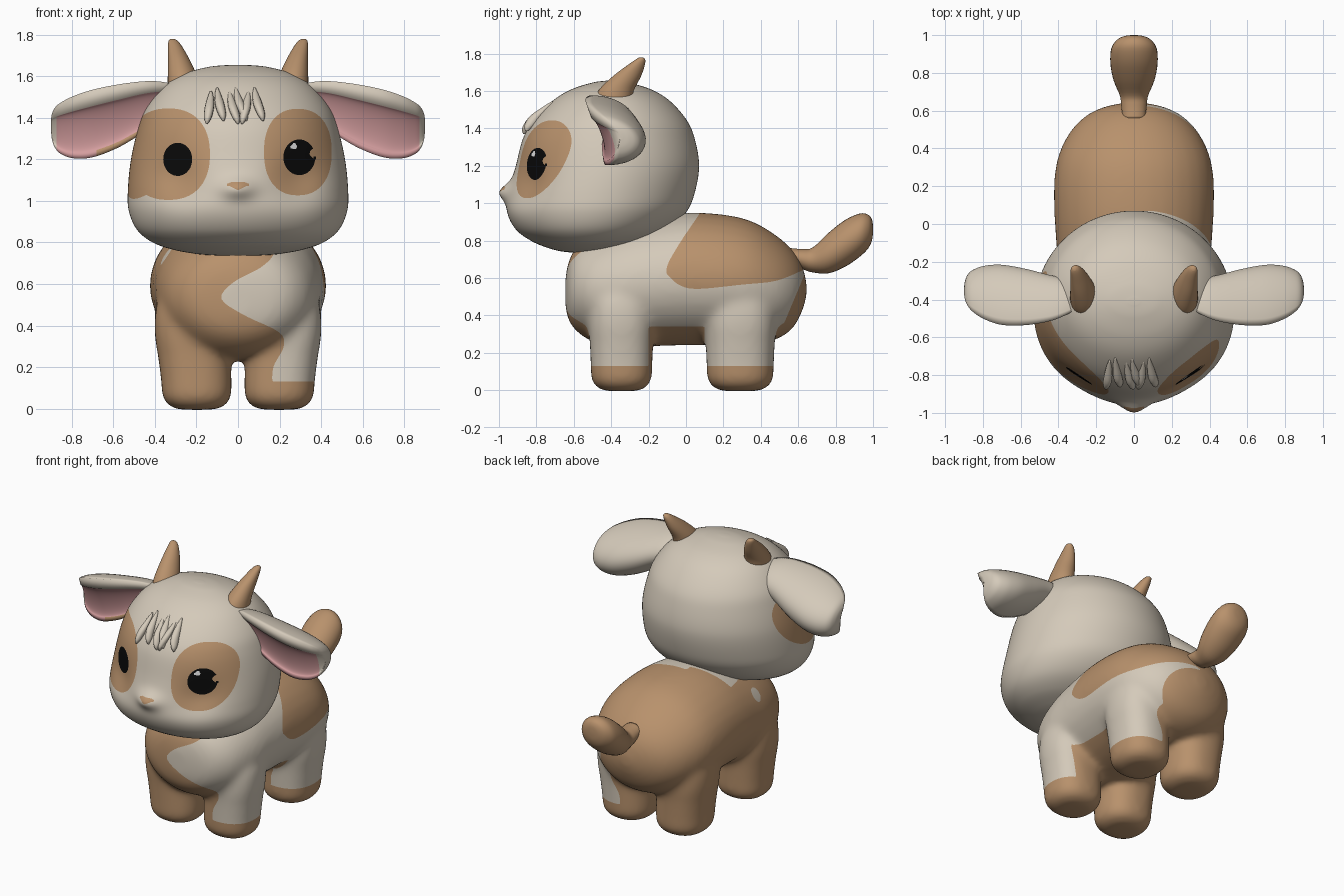
import bpy, bmesh
from math import sin, cos, pi, exp, hypot, copysign

cube = bpy.data.objects.get("Cube")
if cube:
    bpy.data.objects.remove(cube, do_unlink=True)


def material(name, r, g, b):
    m = bpy.data.materials.new(name)
    m.use_nodes = True
    m.diffuse_color = (r, g, b, 1)
    m.node_tree.nodes["Principled BSDF"].inputs["Base Color"].default_value = (r, g, b, 1)
    return m


MATS = [material("cream", .66, .59, .49), material("tan", .48, .285, .15),
        material("pink", .66, .34, .345), material("black", .003, .003, .003),
        material("white", .9, .9, .9)]
CREAM, TAN, PINK, BLACK, WHITE = range(5)


def smooth_rows(rows, steps):
    """Catmull-Rom interpolation through the rows of numbers."""
    out = []
    for i in range(len(rows) - 1):
        p = [rows[max(0, min(len(rows) - 1, i + k))] for k in (-1, 0, 1, 2)]
        for s in range(steps):
            t = s / steps
            out.append([b + .5 * t * (c - a + t * (2*a - 5*b + 4*c - d + t * (3*(b - c) + d - a)))
                        for a, b, c, d in zip(*p)])
    return out + [list(rows[-1])]


def loft(name, rows, ring, mat=CREAM, segs=32, steps=4, rule=None):
    """Skin rings ring(row, angle); rule(segment fraction, row) may give a material."""
    bm = bmesh.new()
    fine = smooth_rows(rows, steps)
    rings = [[bm.verts.new(ring(r, 2 * pi * k / segs)) for k in range(segs)] for r in fine]
    for row, a, b in zip(fine, rings, rings[1:]):
        for k in range(segs):
            n = (k + 1) % segs
            f = bm.faces.new((a[k], a[n], b[n], b[k]))
            f.material_index = rule((k + .5) / segs, row) if rule else mat
    for r in (rings[0], rings[-1]):
        bm.faces.new(r).material_index = mat
    bmesh.ops.recalc_face_normals(bm, faces=bm.faces)
    return finish(bm, name)


def finish(bm, name, obj=None):
    for f in bm.faces:
        f.smooth = True
    if obj is None:
        obj = bpy.data.objects.new(name, bpy.data.meshes.new(name))
        bpy.context.collection.objects.link(obj)
        for m in MATS:
            obj.data.materials.append(m)
    bm.to_mesh(obj.data)
    bm.free()
    return obj


def paint(obj, *layers):
    """Cut the mesh along field = 0 and colour the faces where field > 0."""
    bm = bmesh.new()
    bm.from_mesh(obj.data)
    for field, mat in layers:
        val = {v: field(*v.co) for v in bm.verts}
        crossing = [(e, e.verts[0], val[e.verts[0]], val[e.verts[1]]) for e in bm.edges
                    if val[e.verts[0]] * val[e.verts[1]] < 0]
        cuts = [bmesh.utils.edge_split(e, v, a / (a - b))[1] for e, v, a, b in crossing]
        bmesh.ops.connect_verts(bm, verts=cuts)
        for f in bm.faces:
            if field(*f.calc_center_median()) > 0:
                f.material_index = mat
    finish(bm, "", obj)


def curve_through(points, t):
    """Value at t along a list of (t, value) points."""
    if t <= points[0][0]:
        return points[0][1]
    for (a, u), (b, v) in zip(points, points[1:]):
        if t <= b:
            return u + (v - u) * (t - a) / (b - a)
    return points[-1][1]


def squarish(c, power=.85):
    return copysign(abs(c) ** power, c)


def upright_oval(r, a):
    """Ring for lofts along y: y, half width, bottom, top."""
    return r[1] * cos(a), r[0], (r[2] + r[3]) / 2 + (r[3] - r[2]) / 2 * sin(a)


# Torso, lofted from chest to rump
torso_rows = [(-.645, .05, .45, .6), (-.63, .18, .38, .68), (-.59, .27, .32, .76),
              (-.5, .345, .26, .82), (-.35, .39, .235, .88), (-.2, .405, .235, .92),
              (0, .42, .24, .95), (.2, .425, .24, .94), (.35, .405, .245, .905),
              (.48, .345, .27, .83), (.57, .26, .33, .75), (.62, .16, .42, .67),
              (.645, .04, .5, .58)]
parts = [loft("body", torso_rows, upright_oval)]

# Legs, widening outward into the flanks: height, radius factor, outward shift
leg_rows = [(-.005, .45, 0), (.01, .76, 0), (.055, .97, 0), (.13, 1, .002),
            (.25, 1.03, .012), (.36, 1.07, .022), (.48, 1, .028), (.6, .7, .03)]
for s in (-1, 1):
    for y, ry in ((-.345, .165), (.29, .18)):
        parts.append(loft("leg", leg_rows, lambda r, a: (
            s * (.198 + r[2]) + .17 * r[1] * squarish(cos(a)), y + ry * r[1] * squarish(sin(a)), r[0])))

# Fuse torso and legs into one soft skin
bpy.ops.object.select_all(action="DESELECT")
for p in parts:
    p.select_set(True)
body = parts[0]
bpy.context.view_layer.objects.active = body
bpy.ops.object.join()
remesh = body.modifiers.new("fuse", "REMESH")
remesh.mode, remesh.voxel_size = "VOXEL", .014
soften = body.modifiers.new("soften", "SMOOTH")
soften.factor, soften.iterations = .5, 36
for m in ("fuse", "soften"):
    bpy.ops.object.modifier_apply(modifier=m)

# Coat markings
CHEST = smooth_rows([(.1, .165), (.2, .17), (.3, .22), (.37, .195), (.45, .03), (.53, -.08),
                     (.61, -.02), (.68, .11), (.75, .175), (.82, .16), (.92, -.05)], 5)
SADDLE_LOW = smooth_rows([(-.1, .62), (-.04, .565), (.06, .542), (.3, .565), (.48, .585), (.62, .64)], 5)
SADDLE_FRONT = smooth_rows([(.54, -.06), (.64, -.105), (.76, -.05), (.94, .07)], 5)


def cream_coat(x, y, z):
    saddle = max(curve_through(SADDLE_LOW, y) - z, curve_through(SADDLE_FRONT, z) - y)
    rump = .5 + .42 * max(0, z - .3) - y
    belly = max(z - .34, -.2 - y, y - .1)
    side = min(x - curve_through(CHEST, z), z - .13, rump, saddle, belly)
    spot = .04 - hypot(x + .35, y + .25, (z - .74) * .7)
    collar = min(.04 - .35 * abs(x) - y, z - .84)
    return max(side, spot, collar)


paint(body, (lambda x, y, z: 1, TAN), (cream_coat, CREAM))

# Head, lofted upward: z, half width, front y, back y
head_rows = [(.737, .1, -.62, -.48), (.745, .2, -.68, -.4), (.765, .31, -.75, -.31),
             (.8, .41, -.83, -.2), (.86, .485, -.91, -.09), (.95, .525, -.955, 0),
             (1.05, .53, -.95, .045), (1.2, .515, -.91, .07), (1.35, .48, -.87, .045),
             (1.45, .44, -.81, 0), (1.55, .36, -.71, -.09), (1.61, .265, -.61, -.19),
             (1.645, .14, -.5, -.31), (1.655, .03, -.43, -.39)]


def head_ring(r, a):
    z, w, front, back = r
    x = w * cos(a)
    y = (front + back) / 2 + (back - front) / 2 * sin(a)
    if sin(a) < 0:  # pointed muzzle and flattened cheeks
        y -= .05 * exp(-(x / .08) ** 2 - ((z - 1.06) / .05) ** 2)
        y += .04 * exp(-((abs(x) - .29) / .12) ** 2 - ((z - 1.1) / .11) ** 2)
    return x, y, z


head = loft("head", head_rows, head_ring, segs=192, steps=12)


def oval(cx, cz, rx, rz, power=2):
    return lambda x, y, z: min(
        1 - (abs(x - cx) / rx) ** power - (abs(z - cz) / rz) ** power, (-.45 - y) * 9)


def right_patch(x, y, z):  # wraps round the cheek to below the ear
    cheek = min(1 - ((y + .53 - .5 * (z - 1.2)) / .26) ** 2 - ((z - 1.205) / .195) ** 2, (-.35 - x) * 9)
    return max(oval(-.335, 1.225, .2, .22, 2.3)(x, y, z), cheek)


def notched_eye(x, y, z):
    return min(oval(.295, 1.21, .077, .086)(x, y, z), -oval(.375, 1.228, .032, .022)(x, y, z))


def nose(x, y, z):
    return min(1.09 - z, z - 1.052 - .5 * abs(x), .05 - abs(x), -.8 - y)


paint(head, (right_patch, TAN), (oval(.288, 1.235, .163, .208, 2.3), TAN),
      (oval(-.29, 1.2, .07, .08), BLACK), (notched_eye, BLACK),
      (oval(.27, 1.262, .017, .014), WHITE), (nose, TAN))

# Ears as shallow cups: x, bottom, top, rim y, thickness
ear_rows = [(.3, 1.43, 1.56, -.43, .1), (.38, 1.37, 1.575, -.46, .17),
            (.46, 1.325, 1.575, -.48, .21), (.58, 1.255, 1.56, -.49, .25),
            (.7, 1.21, 1.535, -.485, .265), (.79, 1.205, 1.505, -.46, .235),
            (.85, 1.225, 1.475, -.43, .185), (.88, 1.255, 1.45, -.405, .135),
            (.895, 1.295, 1.42, -.38, .075), (.9, 1.34, 1.39, -.36, .02)]
# Horns: z, x, y, half width, half depth
horn_rows = [(1.52, .265, -.4, .075, .105), (1.6, .268, -.375, .07, .095),
             (1.68, .285, -.315, .052, .075), (1.74, .302, -.265, .035, .045),
             (1.77, .312, -.243, .022, .024), (1.78, .315, -.24, .008, .008)]
for s, side in ((1, "left"), (-1, "right")):
    def ear_ring(r, a):
        x, low, high, rim, depth = r
        up = (1 + cos(a)) / 2
        if a > pi:  # hollow with a thick upper rim
            up, depth = .08 + .68 * up, depth * .12
        tilt = .3 * (high - low) * (.5 - up)
        return s * x, rim + depth * abs(sin(a)) + tilt, low + (high - low) * up

    def ear_colour(t, r):
        if s < 0 and .47 < t < .54 and r[0] < .68:
            return TAN  # stained lower rim
        return PINK if .51 < t < .98 and r[0] < .868 else CREAM

    loft(side + "_ear", ear_rows, ear_ring, segs=48, steps=6, rule=ear_colour)
    loft(side + "_horn", horn_rows, lambda r, a: (
        s * r[1] + r[3] * cos(a), r[2] + r[4] * sin(a), r[0]), TAN)

# Tail
tail_rows = [(.56, .06, .68, .76), (.63, .068, .645, .755), (.68, .075, .63, .765),
             (.76, .108, .625, .84), (.85, .125, .66, .91), (.93, .12, .715, .945),
             (.975, .09, .76, .938), (.995, .05, .805, .91), (1, .01, .85, .87)]
loft("tail", tail_rows, upright_oval, TAN)

# Forelock strands: z, y, sideways lean, radius
strand_rows = [(1.53, -.725, 0, .006), (1.5, -.757, .1, .02), (1.45, -.815, .4, .032),
               (1.4, -.85, .8, .026), (1.37, -.865, 1, .006)]
for i, (x, lean) in enumerate([(-.13, -.02), (-.1, .03), (-.04, .04), (-.01, .05), (.05, -.03), (.08, .04)]):
    lift = .015 * (i % 2)
    loft("forelock_strand", strand_rows, lambda r, a: (
        x + lean * r[2] + .7 * r[3] * cos(a), r[1] + lift * .8 + r[3] * sin(a), r[0] + lift), segs=12)
